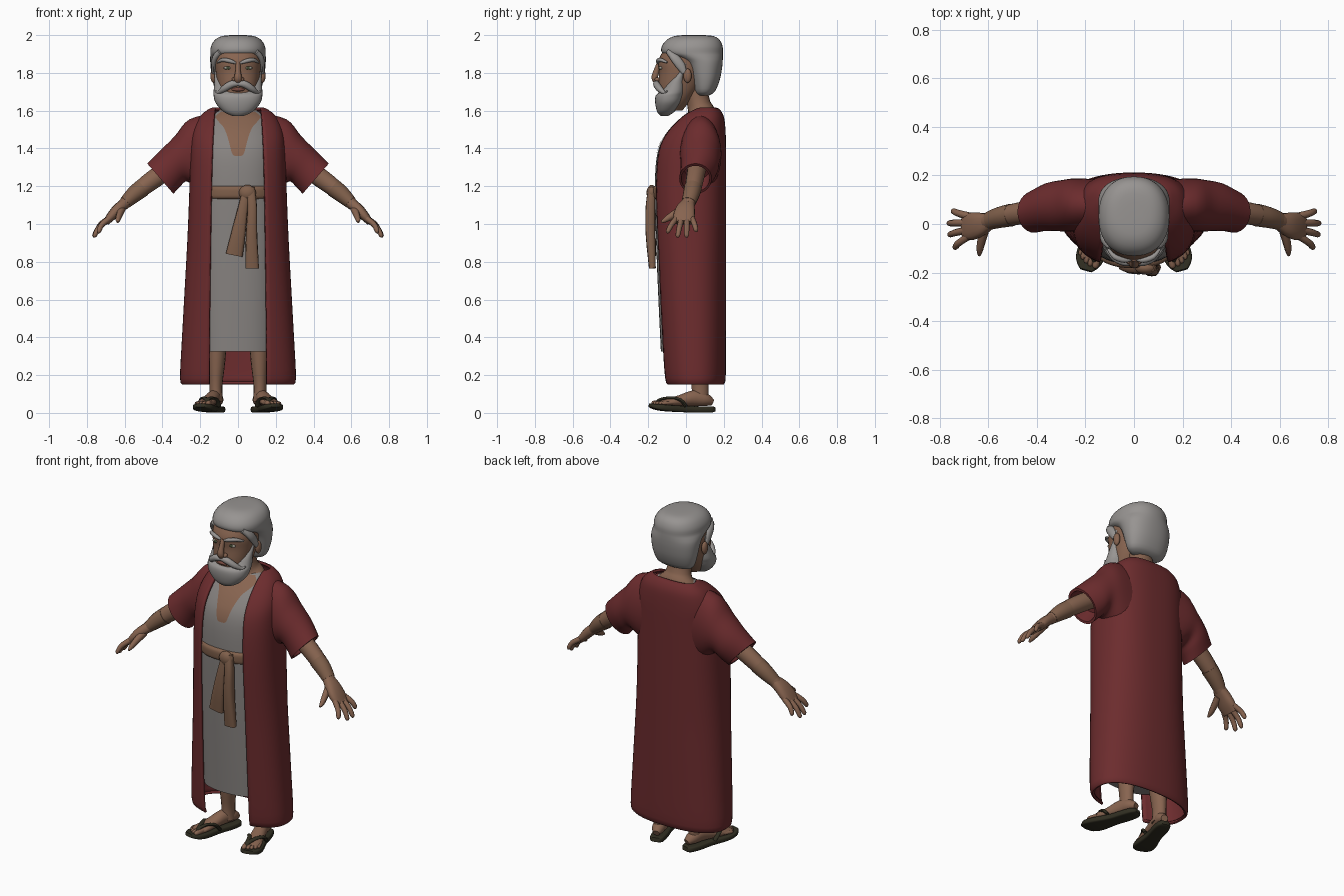
import bpy, bmesh, math
from mathutils import Vector, Matrix


def paint(name, r, g, b):
    m = bpy.data.materials.new(name)
    m.diffuse_color = (r, g, b, 1)
    return m


RED = paint("robe red", 0.15, 0.025, 0.027)
SKIN = paint("skin", 0.245, 0.128, 0.08)
GREY = paint("hair grey", 0.31, 0.295, 0.285)
CLOTH = paint("tunic grey", 0.245, 0.228, 0.218)
TAN = paint("sash tan", 0.215, 0.116, 0.07)
DARK = paint("sandal brown", 0.031, 0.028, 0.016)
EYE = paint("eye white", 0.33, 0.31, 0.26)
IRIS = paint("iris green", 0.05, 0.065, 0.03)
LIP = paint("lip", 0.19, 0.07, 0.052)


def finish(name, bm, mat, mirror):
    bmesh.ops.recalc_face_normals(bm, faces=bm.faces)
    me = bpy.data.meshes.new(name)
    bm.to_mesh(me)
    bm.free()
    me.materials.append(mat)
    for p in me.polygons:
        p.use_smooth = True
    me.set_sharp_from_angle(angle=math.radians(50))
    ob = bpy.data.objects.new(name, me)
    bpy.context.collection.objects.link(ob)
    if mirror:
        ob.modifiers.new("mirror", 'MIRROR').use_mirror_merge = False
    return ob


def dense(rows, m=4):
    """Smooth in-between rows through the key rows."""
    out = []
    for i in range(len(rows) - 1):
        a, b, c, d = (rows[max(i - 1, 0)], rows[i], rows[i + 1], rows[min(i + 2, len(rows) - 1)])
        for j in range(m):
            t = j / m
            out.append(tuple(0.5 * (2 * q + (r - p) * t + (2 * p - 5 * q + 4 * r - s) * t * t
                                    + (3 * q - p - 3 * r + s) * t ** 3)
                             for p, q, r, s in zip(a, b, c, d)))
    return out + [tuple(rows[-1])]


def loft(name, rings, mat, closed=True, mirror=False):
    bm = bmesh.new()
    vs = [[bm.verts.new(p) for p in ring] for ring in rings]
    k = len(vs[0])
    for a, b in zip(vs, vs[1:]):
        for i in range(k if closed else k - 1):
            j = (i + 1) % k
            bm.faces.new((a[i], a[j], b[j], b[i]))
    if closed:
        bm.faces.new(vs[0])
        bm.faces.new(vs[-1])
    return finish(name, bm, mat, mirror)


def superpt(t, n):
    c, s = math.cos(t), math.sin(t)
    return math.copysign(abs(c) ** (2 / n), c), math.copysign(abs(s) ** (2 / n), s)


def stack(name, rows, mat, n=2.3, k=32, m=4):
    """Horizontal ovals from rows of (z, half width, front, back)."""
    rings = []
    for z, rx, f, b in dense(rows, m):
        pts = [superpt(2 * math.pi * i / k, n) for i in range(k)]
        rings.append([(rx * x, (f + b) / 2 + (b - f) / 2 * y, z) for x, y in pts])
    return loft(name, rings, mat)


def tube(name, rows, mat, ref=(0, 1, 0), n=2, k=12, mirror=True, m=3):
    """Sweep along rows of (x, y, z, radius along ref, other radius)."""
    rows = dense(rows, m)
    ref = Vector(ref)
    rings = []
    for i, r in enumerate(rows):
        t = (Vector(rows[min(i + 1, len(rows) - 1)][:3]) - Vector(rows[max(i - 1, 0)][:3])).normalized()
        u = (ref - t * ref.dot(t)).normalized()
        v = t.cross(u)
        rings.append([Vector(r[:3]) + u * r[3] * a + v * r[4] * b
                      for a, b in (superpt(2 * math.pi * j / k, n) for j in range(k))])
    return loft(name, rings, mat, mirror=mirror)


def ball(name, pos, size, mat, mirror=True):
    bm = bmesh.new()
    bmesh.ops.create_uvsphere(bm, u_segments=16, v_segments=10, radius=1,
                              matrix=Matrix.Translation(pos) @ Matrix.Diagonal((*size, 1)))
    return finish(name, bm, mat, mirror)


# Tunic
BODY_N = 2.35
TUNIC = [(0.325, 0.2, -0.133, 0.15), (0.6, 0.21, -0.146, 0.16), (0.9, 0.215, -0.158, 0.165),
         (1.2, 0.21, -0.165, 0.165), (1.38, 0.21, -0.15, 0.165), (1.48, 0.195, -0.1, 0.16),
         (1.56, 0.16, -0.025, 0.15), (1.6, 0.1, 0.03, 0.12)]
stack("tunic", TUNIC, CLOTH, n=BODY_N, k=48)


def tunic_front(x, z):
    rows = dense(TUNIC)
    for a, b in zip(rows, rows[1:]):
        if a[0] <= z <= b[0] + 1e-6:
            t = (z - a[0]) / (b[0] - a[0])
            rx, f, bk = (a[i] + (b[i] - a[i]) * t for i in (1, 2, 3))
            q = max(0, 1 - min(1, abs(x) / rx) ** BODY_N) ** (1 / BODY_N)
            return (f + bk) / 2 - (bk - f) / 2 * q
    return 0


# Bare chest in the open neckline
chest = []
for z, w in dense([(1.36, 0.015), (1.375, 0.032), (1.45, 0.052), (1.51, 0.075),
                   (1.545, 0.105), (1.57, 0.118), (1.595, 0.09)], 5):
    chest.append([(w * i / 8, tunic_front(w * i / 8, z) - 0.005, z) for i in range(-8, 9)])
loft("chest", chest, SKIN, closed=False)

# Open robe, rows of (z, half width, front, back, half opening)
ROBE = [(0.16, 0.285, -0.1, 0.19, 0.15), (0.185, 0.3, -0.118, 0.203, 0.15),
        (0.45, 0.287, -0.138, 0.205, 0.15), (0.9, 0.262, -0.162, 0.205, 0.145),
        (1.2, 0.25, -0.169, 0.205, 0.14), (1.38, 0.245, -0.154, 0.205, 0.135),
        (1.48, 0.235, -0.108, 0.203, 0.13), (1.56, 0.2, -0.033, 0.195, 0.125),
        (1.6, 0.155, 0.03, 0.175, 0.12), (1.61, 0.132, 0.06, 0.155, 0.118)]
rings = []
for z, a, f, b, xe in dense(ROBE):
    n = BODY_N + (0.25 if z > 1.2 else 0.25 * max(0, z - 0.8) / 0.4)
    t0 = math.asin(min(1, xe / a) ** (n / 2))
    ring = []
    for i in range(57):
        y, x = superpt(t0 + (2 * math.pi - 2 * t0) * i / 56, n)
        ring.append((a * x, (f + b) / 2 - (b - f) / 2 * y, z))
    rings.append(ring)
robe = loft("robe", rings, RED, closed=False)
sol = robe.modifiers.new("cloth", 'SOLIDIFY')
sol.thickness, sol.offset = 0.014, 0

# Sleeves, rows of (top x, top z, bottom x, bottom z, centre y, half depth)
SLEEVE = dense([(0.1, 1.59, 0.13, 1.12, 0.075, 0.105), (0.255, 1.555, 0.21, 1.18, 0.078, 0.11),
                (0.335, 1.465, 0.27, 1.225, 0.075, 0.105), (0.41, 1.39, 0.305, 1.2, 0.07, 0.098),
                (0.48, 1.32, 0.342, 1.16, 0.05, 0.086)])
SLEEVE += [(0.47, 1.308, 0.35, 1.172, 0.05, 0.075), (0.40, 1.35, 0.31, 1.24, 0.06, 0.07)]
rings = []
for xt, zt, xb, zb, cy, ry in SLEEVE:
    ring = []
    for i in range(28):
        c, s = superpt(2 * math.pi * i / 28, 2)
        ring.append(((xt + xb + (xt - xb) * c) / 2, cy + ry * s, (zt + zb + (zt - zb) * c) / 2))
    rings.append(ring)
loft("sleeves", rings, RED, mirror=True)

# Arms, wrist wraps, hands
tube("arms", [(0.34, 0.06, 1.31, 0.05, 0.05), (0.45, 0.047, 1.235, 0.047, 0.05),
              (0.54, 0.03, 1.165, 0.042, 0.042), (0.61, 0.008, 1.1, 0.035, 0.03)], SKIN, k=16)
tube("wrist_wraps", [(0.505, 0.037, 1.192, 0.047, 0.048), (0.55, 0.028, 1.157, 0.044, 0.044),
                     (0.595, 0.014, 1.115, 0.038, 0.034)], TAN, k=16)
tube("palms", [(0.595, 0.012, 1.113, 0.034, 0.028), (0.635, -0.002, 1.08, 0.05, 0.029),
               (0.67, -0.01, 1.042, 0.057, 0.025), (0.7, -0.012, 1.007, 0.05, 0.017)], SKIN, n=2.5, k=16)
for nm, y0, tip in (("index", -0.05, (0.742, -0.1, 0.955)), ("middle", -0.023, (0.765, -0.045, 0.932)),
                    ("ring", 0.005, (0.768, 0.003, 0.932)), ("little", 0.032, (0.75, 0.055, 0.962))):
    a, b = Vector((0.68, y0, 1.03)), Vector(tip)
    mid = a.lerp(b, 0.55) + Vector((0.007, 0, 0.007))
    tube(nm + "_fingers", [(*a, 0.016, 0.016), (*mid, 0.0145, 0.0145), (*a.lerp(b, 0.92), 0.012, 0.0115),
                           (*b, 0.005, 0.005)], SKIN, k=8)
tube("thumbs", [(0.615, -0.015, 1.08, 0.022, 0.022), (0.627, -0.065, 1.05, 0.018, 0.02),
                (0.635, -0.105, 1.025, 0.014, 0.015), (0.637, -0.13, 1.01, 0.006, 0.006)],
     SKIN, ref=(1, 0, 0), k=8)

# Belt, knot and hanging sash ends
stack("belt", [(1.13, 0.19, -0.15, 0.16), (1.138, 0.203, -0.176, 0.166), (1.165, 0.206, -0.182, 0.168),
               (1.195, 0.204, -0.178, 0.167), (1.207, 0.19, -0.15, 0.16)], TAN, n=BODY_N, k=48)
ball("belt_knot", (0.05, -0.182, 1.165), (0.045, 0.027, 0.042), TAN, False)
tube("long_sash_end", [(0.06, -0.18, 1.19, 0.027, 0.018), (0.075, -0.188, 1.1, 0.025, 0.025),
                       (0.072, -0.188, 0.95, 0.03, 0.026), (0.075, -0.178, 0.765, 0.036, 0.018)],
     TAN, ref=(1, 0, 0), n=3, mirror=False)
tube("short_sash_end", [(0.045, -0.18, 1.18, 0.022, 0.018), (0.025, -0.185, 1.08, 0.027, 0.022),
                        (0.002, -0.183, 0.95, 0.038, 0.022), (-0.02, -0.175, 0.835, 0.045, 0.018)],
     TAN, ref=(1, 0, 0), n=3, mirror=False)

# Neck, head and ears
tube("neck", [(0, 0.08, 1.56, 0.128, 0.075), (0, 0.08, 1.595, 0.108, 0.073), (0, 0.068, 1.635, 0.072, 0.062),
              (0, 0.045, 1.74, 0.066, 0.06)], SKIN, ref=(1, 0, 0), k=20, mirror=False)
stack("head", [(1.6, 0.05, -0.11, -0.02), (1.65, 0.085, -0.135, 0.02), (1.72, 0.105, -0.147, 0.07),
               (1.8, 0.118, -0.143, 0.1), (1.86, 0.122, -0.147, 0.12), (1.92, 0.118, -0.118, 0.13),
               (1.97, 0.09, -0.07, 0.11)], SKIN)
ball("ears", (0.13, 0.008, 1.785), (0.016, 0.022, 0.038), SKIN)

# Face
tube("nose", [(0, -0.143, 1.855, 0.012, 0.01), (0, -0.156, 1.81, 0.014, 0.016),
              (0, -0.166, 1.772, 0.021, 0.017), (0, -0.152, 1.748, 0.014, 0.012)],
     SKIN, ref=(1, 0, 0), mirror=False)
ball("nostrils", (0.02, -0.15, 1.765), (0.013, 0.016, 0.012), SKIN)
ball("eyes", (0.054, -0.133, 1.826), (0.022, 0.01, 0.009), EYE)
ball("irises", (0.053, -0.14, 1.826), (0.01, 0.005, 0.009), IRIS)
ball("mouth", (0, -0.146, 1.712), (0.036, 0.012, 0.01), LIP, False)

# Hair, brows, moustache and beard
stack("hair", [(1.68, 0.08, 0.065, 0.12), (1.7, 0.115, 0.045, 0.152), (1.76, 0.135, 0.028, 0.178),
               (1.82, 0.144, 0.008, 0.19), (1.86, 0.147, -0.02, 0.194), (1.885, 0.147, -0.075, 0.195),
               (1.905, 0.146, -0.126, 0.195), (1.94, 0.143, -0.128, 0.194), (1.975, 0.122, -0.102, 0.178),
               (1.995, 0.085, -0.06, 0.145), (2.0, 0.035, -0.01, 0.09)], GREY, n=2.25, k=40, m=3)
tube("temple_locks", [(0.095, -0.095, 1.912, 0.012, 0.016), (0.12, -0.062, 1.882, 0.024, 0.016),
                      (0.129, -0.03, 1.84, 0.024, 0.013), (0.131, -0.008, 1.8, 0.014, 0.008)], GREY)
tube("eyebrows", [(0.013, -0.147, 1.852, 0.006, 0.006), (0.04, -0.149, 1.862, 0.011, 0.011),
                  (0.08, -0.135, 1.869, 0.011, 0.011), (0.108, -0.1, 1.855, 0.005, 0.005)], GREY)
tube("moustache", [(0.0, -0.156, 1.742, 0.013, 0.012), (0.035, -0.157, 1.74, 0.017, 0.019),
                   (0.075, -0.14, 1.715, 0.017, 0.017), (0.105, -0.113, 1.695, 0.009, 0.008),
                   (0.12, -0.1, 1.705, 0.004, 0.004)], GREY)
stack("beard", [(1.572, 0.03, -0.135, -0.095), (1.595, 0.078, -0.153, -0.06), (1.64, 0.118, -0.163, -0.022),
                (1.68, 0.129, -0.16, -0.003), (1.703, 0.129, -0.135, 0.003), (1.75, 0.125, -0.105, 0.005),
                (1.8, 0.124, -0.055, 0.005), (1.85, 0.125, -0.035, 0.02)], GREY, n=2.3)

# Legs
tube("legs", [(0.115, 0.075, 0.06, 0.036, 0.045), (0.117, 0.075, 0.14, 0.034, 0.045),
              (0.114, 0.07, 0.25, 0.044, 0.054), (0.11, 0.06, 0.4, 0.055, 0.06)], SKIN, ref=(1, 0, 0), k=16)

# Feet and sandals, laid out along a line turned outward
ANG = 0.285
ALONG = Vector((math.sin(ANG), -math.cos(ANG), 0))
ACROSS = Vector((math.cos(ANG), math.sin(ANG), 0))


def foot(s, w, z):
    return Vector((0.098, 0.15, z)) + ALONG * s + ACROSS * w


def foot_tube(name, rows, mat, n=2):
    tube(name, [(*foot(s, 0, z), w, h) for s, z, w, h in rows], mat, ref=ACROSS, n=n, k=20)


foot_tube("feet", [(0.012, 0.055, 0.02, 0.018), (0.05, 0.07, 0.036, 0.035), (0.11, 0.078, 0.036, 0.042),
                   (0.19, 0.064, 0.041, 0.03), (0.265, 0.053, 0.047, 0.02), (0.305, 0.05, 0.038, 0.012)], SKIN)
foot_tube("sandal_soles", [(0.0, 0.02, 0.022, 0.012), (0.02, 0.018, 0.038, 0.016), (0.08, 0.018, 0.044, 0.017),
                           (0.16, 0.02, 0.043, 0.017), (0.26, 0.025, 0.058, 0.017), (0.32, 0.032, 0.053, 0.015),
                           (0.355, 0.04, 0.025, 0.01)], DARK, n=5)
for i, (w, s, r) in enumerate(((-0.033, 0.325, 0.014), (-0.009, 0.322, 0.011), (0.01, 0.315, 0.0105),
                               (0.028, 0.304, 0.01), (0.043, 0.29, 0.009))):
    a, b = foot(s - 0.05, w * 0.9, 0.055), foot(s + 0.012, w, 0.05)
    tube(f"toes_{i + 1}", [(*a, r, r), (*a.lerp(b, 0.8), r, r), (*b, r * 0.4, r * 0.4)], SKIN, ref=ACROSS, k=8)
for nm, sgn in (("inner", -1), ("outer", 1)):
    pts = [foot(0.17, 0.045 * sgn, 0.035), foot(0.2, 0.043 * sgn, 0.068),
           foot(0.245, 0.02 * sgn - 0.006, 0.078), foot(0.3, -0.02, 0.066), foot(0.308, -0.021, 0.035)]
    tube(nm + "_sandal_straps", [(*p, 0.009, 0.013) for p in pts], DARK, ref=(0.1, 0.2, 1), k=8)
